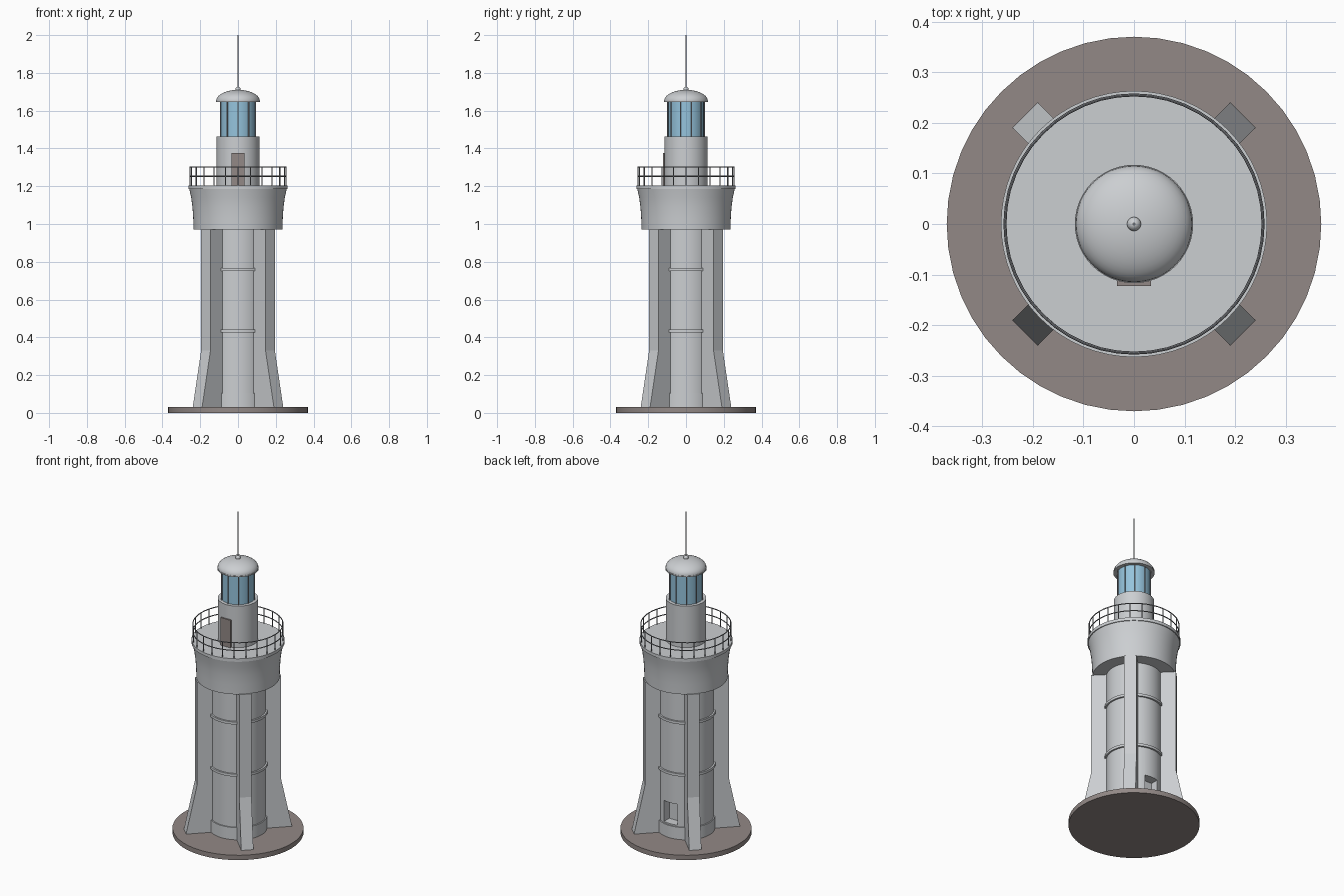
import bpy, bmesh, math
from mathutils import Matrix, Vector

if "Cube" in bpy.data.objects:
    bpy.data.objects.remove(bpy.data.objects["Cube"])


def material(name, rgb):
    m = bpy.data.materials.new(name)
    m.diffuse_color = (*rgb, 1)
    m.use_nodes = True
    m.node_tree.nodes["Principled BSDF"].inputs["Base Color"].default_value = m.diffuse_color
    return m


WALL = material("pale grey wall", (0.60, 0.62, 0.64))
STONE = material("brown stone", (0.29, 0.25, 0.24))
GLASS = material("blue glass", (0.30, 0.55, 0.72))
METAL = material("grey metal", (0.25, 0.26, 0.28))


def finish(bm, name, mat, smooth=True):
    bmesh.ops.recalc_face_normals(bm, faces=bm.faces)
    me = bpy.data.meshes.new(name)
    bm.to_mesh(me)
    bm.free()
    me.materials.append(mat)
    ob = bpy.data.objects.new(name, me)
    bpy.context.collection.objects.link(ob)
    if smooth:
        bpy.ops.object.select_all(action='DESELECT')
        ob.select_set(True)
        bpy.context.view_layer.objects.active = ob
        bpy.ops.object.shade_smooth_by_angle(angle=math.radians(32))
    return ob


def lathe(name, profile, mat, n=48):
    """Closed solid of revolution from (radius, z) points, bottom to top."""
    bm = bmesh.new()
    rings = [[bm.verts.new((r * math.cos(2 * math.pi * i / n),
                            r * math.sin(2 * math.pi * i / n), z))
              for i in range(n)] for r, z in profile]
    for a, b in zip(rings, rings[1:]):
        for i in range(n):
            j = (i + 1) % n
            bm.faces.new((a[i], a[j], b[j], b[i]))
    bm.faces.new(rings[0][::-1])
    bm.faces.new(rings[-1])
    return finish(bm, name, mat)


def box(name, lo, hi, mat):
    bm = bmesh.new()
    lo, hi = Vector(lo), Vector(hi)
    bmesh.ops.create_cube(bm, size=1, matrix=Matrix.Translation((lo + hi) / 2)
                          @ Matrix.Diagonal((*(hi - lo), 1)))
    return finish(bm, name, mat, False)


def posts(name, count, radius, thick, z0, z1, mat, start=-math.pi / 2):
    """Ring of upright round bars."""
    bm = bmesh.new()
    for i in range(count):
        a = start + 2 * math.pi * i / count
        bmesh.ops.create_cone(
            bm, cap_ends=True, segments=8, radius1=thick, radius2=thick, depth=z1 - z0,
            matrix=Matrix.Translation((radius * math.cos(a), radius * math.sin(a), (z0 + z1) / 2)))
    return finish(bm, name, mat)


def hoop(name, radius, thick, z, mat, n=48, m=8):
    """Thin round ring."""
    bm = bmesh.new()
    v = [[bm.verts.new(((radius + thick * math.cos(t)) * math.cos(a),
                        (radius + thick * math.cos(t)) * math.sin(a),
                        z + thick * math.sin(t)))
          for t in (2 * math.pi * k / m for k in range(m))]
         for a in (2 * math.pi * i / n for i in range(n))]
    for i in range(n):
        for k in range(m):
            i2, k2 = (i + 1) % n, (k + 1) % m
            bm.faces.new((v[i][k], v[i2][k], v[i2][k2], v[i][k2]))
    return finish(bm, name, mat)


# Base and central shaft
lathe("base_disc", [(0.37, 0), (0.37, 0.03)], STONE)
shaft = lathe("tower_shaft", [(0.164, 0.03), (0.164, 0.106), (0.157, 0.106), (0.157, 0.98)], WALL)
for i, z in enumerate((0.425, 0.75)):
    lathe(f"shaft_band_{i + 1}", [(0.15, z), (0.167, z), (0.167, z + 0.016), (0.15, z + 0.016)], WALL)

# Recessed opening at the back of the shaft
cutter = box("opening_cutter", (-0.045, 0.10, 0.115), (0.045, 0.25, 0.245), WALL)
cutter.hide_render = True
cutter.hide_viewport = True
mod = shaft.modifiers.new("opening", 'BOOLEAN')
mod.operation = 'DIFFERENCE'
mod.solver = 'EXACT'
mod.object = cutter
bpy.context.view_layer.objects.active = shaft
bpy.ops.object.modifier_apply(modifier=mod.name)
bpy.data.objects.remove(cutter)

# Four diagonal buttresses
side = [(0.12, 0.03), (0.304, 0.03), (0.241, 0.33), (0.241, 0.972), (0.12, 0.972)]
for k in range(4):
    bm = bmesh.new()
    f = bm.faces.new([bm.verts.new((x, -0.035, z)) for x, z in side])
    ext = bmesh.ops.extrude_face_region(bm, geom=[f])["geom"]
    bmesh.ops.translate(bm, vec=(0, 0.07, 0),
                        verts=[g for g in ext if isinstance(g, bmesh.types.BMVert)])
    bmesh.ops.rotate(bm, verts=bm.verts, cent=(0, 0, 0),
                     matrix=Matrix.Rotation(math.radians(45 + 90 * k), 3, 'Z'))
    finish(bm, f"buttress_{k + 1}", WALL, False)

# Flared gallery with rim
lathe("gallery", [(0.235, 0.97), (0.237, 1.03), (0.241, 1.09), (0.248, 1.14), (0.258, 1.186),
                  (0.263, 1.186), (0.263, 1.205)], WALL, 64)

# Gallery railing
posts("railing_posts", 24, 0.255, 0.003, 1.2, 1.302, METAL)
for i, z in enumerate((1.253, 1.301)):
    hoop(f"railing_hoop_{i + 1}", 0.255, 0.003, z, METAL)

# Watch room and its door
lathe("watch_room", [(0.114, 1.2), (0.114, 1.463)], WALL)
box("watch_room_door", (-0.034, -0.122, 1.205), (0.034, -0.113, 1.377), STONE)

# Lantern glass and glazing bars
lathe("lantern_glass", [(0.094, 1.46), (0.094, 1.655)], GLASS, 40)
posts("glazing_bars", 10, 0.097, 0.003, 1.46, 1.652, METAL)

# Domed roof with ball and mast
dome = [(0.117, 1.645), (0.117, 1.653)]
dome += [(0.115 * math.cos(t), 1.653 + 0.057 * math.sin(t))
         for t in (math.radians(d) for d in range(0, 90, 8))]
lathe("dome_roof", dome, WALL)
bm = bmesh.new()
bmesh.ops.create_uvsphere(bm, u_segments=16, v_segments=10, radius=0.014,
                          matrix=Matrix.Translation((0, 0, 1.713)))
finish(bm, "roof_ball", WALL)
lathe("mast", [(0.003, 1.71), (0.003, 2.0)], METAL, 8)
